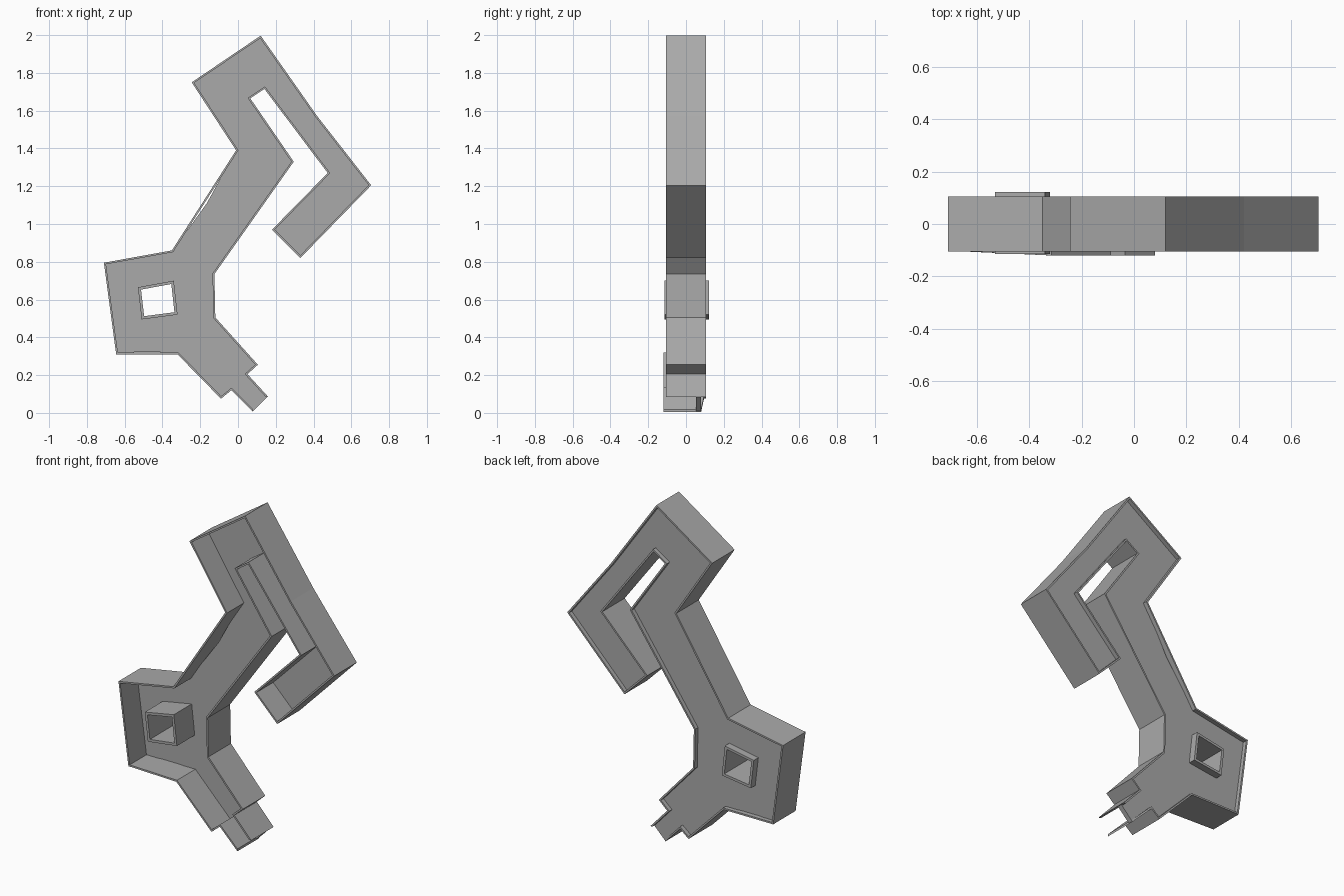
import bpy, bmesh
from mathutils import Vector

cube = bpy.data.objects.get("Cube")
if cube:
    bpy.data.objects.remove(cube, do_unlink=True)

grey = bpy.data.materials.new("plain grey")
grey.use_nodes = True
colour = (0.4, 0.4, 0.4, 1)
grey.diffuse_color = colour
grey.node_tree.nodes["Principled BSDF"].inputs["Base Color"].default_value = colour

BACK, FRONT = 0.105, -0.105

# Clockwise silhouette seen from the front, as (x, z)
body = [(-.32, .31), (-.645, .31), (-.71, .795), (-.35, .86)]
hook = [(-.01, 1.39), (-.245, 1.75), (.12, 1.997), (.42, 1.57), (.705, 1.205),
        (.33, .82), (.18, .97), (.475, 1.27), (.14, 1.715), (.065, 1.665), (.295, 1.33)]
neck = [(-.125, .735), (-.12, .505), (.105, .255), (.05, .205)]
plug = [(.16, .085), (.08, .005), (-.035, .12), (-.09, .075)]
outline = body + hook + neck + plug
tube = [(-.53, .665), (-.34, .70), (-.32, .52), (-.51, .495)]


def inset(points, depth):
    """Mitred inward offset of a clockwise polygon."""
    result = []
    for i, p in enumerate(points):
        p = Vector(p)
        a = (p - Vector(points[i - 1])).normalized()
        b = (Vector(points[(i + 1) % len(points)]) - p).normalized()
        na, nb = Vector((a.y, -a.x)), Vector((b.y, -b.x))
        result.append(tuple(p + (na + nb) * depth / (1 + na.dot(nb))))
    return result


def finish(name, bm):
    bmesh.ops.recalc_face_normals(bm, faces=bm.faces)
    mesh = bpy.data.meshes.new(name)
    bm.to_mesh(mesh)
    bm.free()
    mesh.materials.append(grey)
    bpy.context.collection.objects.link(bpy.data.objects.new(name, mesh))


def wall(name, points, thickness, front, back, open_edges=()):
    """Thin upright wall along a polygon; front and back give y at a point."""
    bm = bmesh.new()
    inner = inset(points, thickness)
    rings = []
    for p, q in zip(points, inner):
        f, b = front(p), back(p)
        rings.append([bm.verts.new((c[0], y, c[1]))
                      for c, y in ((p, f), (p, b), (q, b), (q, f))])
    count = len(points)
    for i in range(count):
        if i in open_edges:
            continue
        r, s = rings[i], rings[(i + 1) % count]
        for k in range(4):
            n = (k + 1) % 4
            bm.faces.new((r[k], r[n], s[n], s[k]))
    for i in open_edges:
        bm.faces.new(rings[i])
        bm.faces.new(rings[(i + 1) % count])
    finish(name, bm)


def plate(name, loops, front, back):
    """Flat plate with holes, bounded by closed loops."""
    bm = bmesh.new()
    edges = []
    for loop in loops:
        verts = [bm.verts.new((x, front, z)) for x, z in loop]
        edges += [bm.edges.new((v, verts[i - 1])) for i, v in enumerate(verts)]
    bmesh.ops.triangle_fill(bm, edges=edges, use_beauty=True, normal=(0, -1, 0))
    geom = bmesh.ops.extrude_face_region(bm, geom=bm.faces[:], use_keep_orig=True)["geom"]
    for v in geom:
        if isinstance(v, bmesh.types.BMVert):
            v.co.y = back
    finish(name, bm)


# Rim around the whole silhouette, open at the plug tip
proud = set(plug[1:] + body[:1])
wall("outer_wall", outline, .01,
     lambda p: -.12 if p in proud else FRONT,
     lambda p: .08 if p == plug[1] else BACK,
     open_edges=[outline.index(plug[0])])

# Recessed panel, bowed in slightly along the bottom and the neck
bows = {body[0]: [(-.42, .322), (-.54, .322)],
        body[3]: [(-.255, .985), (-.165, 1.11), (-.08, 1.265)]}
panel = []
for p, q in zip(outline, inset(outline, .003)):
    panel += [q] + bows.get(p, [])
plate("back_panel", [panel, inset(tube, .008)], .052, .08)

# Square tube passing through the panel
wall("square_tube", tube, .015, lambda p: -.115, lambda p: .122)
